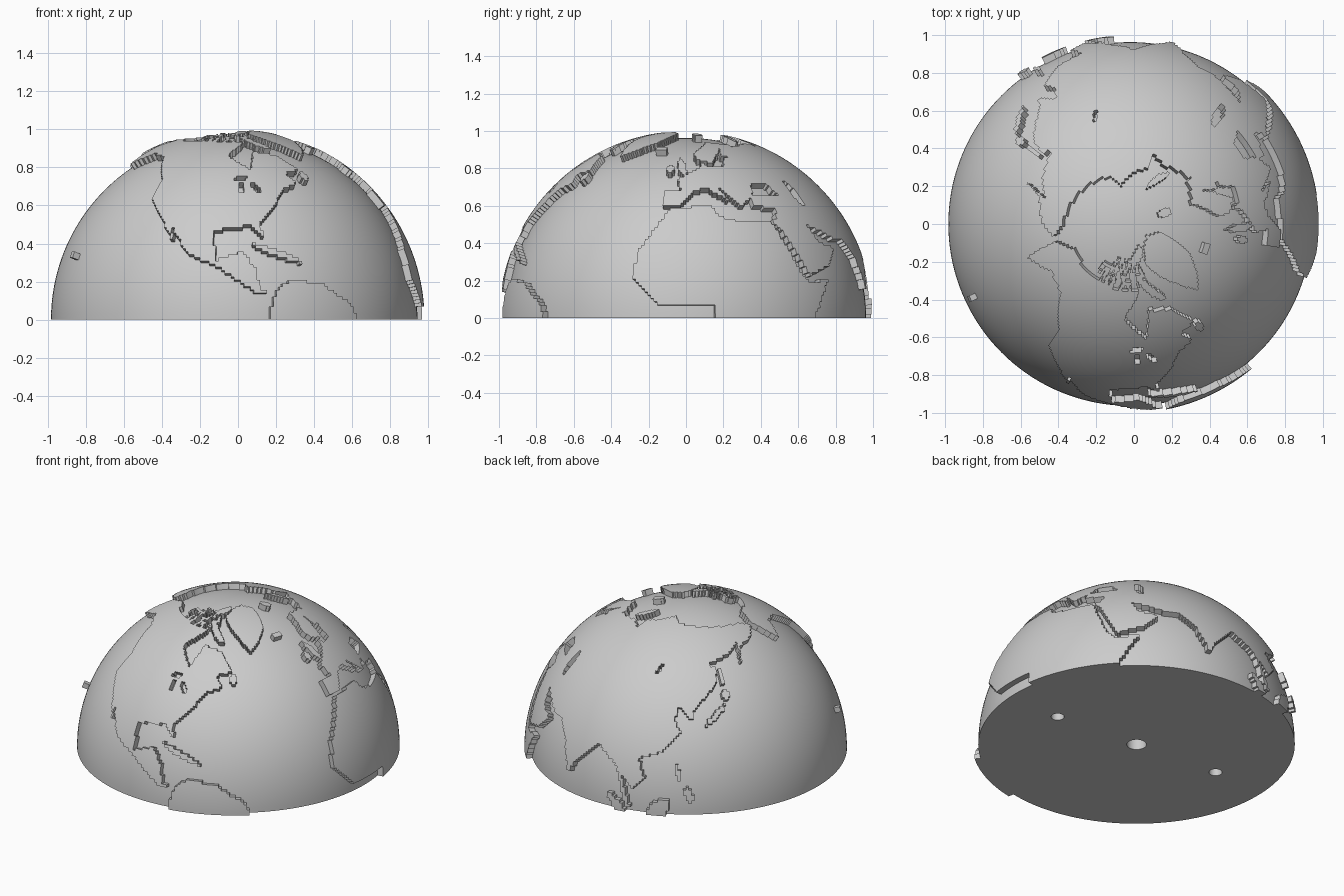
import bpy
import bmesh
from math import sin, cos, radians
from mathutils import Vector, noise

if "Cube" in bpy.data.objects:
    bpy.data.objects.remove(bpy.data.objects["Cube"], do_unlink=True)

SEA_RADIUS = 0.963
LAND_RADIUS = 1.0
CENTRE = Vector((-0.02, 0, 0))

grey = bpy.data.materials.new("plain grey")
grey.use_nodes = True
grey.diffuse_color = (0.6, 0.6, 0.6, 1)
grey.node_tree.nodes["Principled BSDF"].inputs["Base Color"].default_value = grey.diffuse_color

# Each one degree cell of land is stored with the name of the land mass that owns it
owner = {}


def inside_outline(lon, lat, points):
    inside = False
    for (ax, ay), (bx, by) in zip(points, points[1:] + points[:1]):
        if (ay > lat) != (by > lat) and lon < ax + (lat - ay) * (bx - ax) / (by - ay):
            inside = not inside
    return inside


def land(name, *points):
    """Claim the cells inside a coast outline given as longitude and latitude."""
    lons, lats = zip(*points)
    for i in range(min(lons), max(lons) + 1):
        for j in range(max(0, min(lats)), max(lats) + 1):
            if inside_outline(i + 0.5, j + 0.5, points):
                owner.setdefault((i % 360, j), name)


def oval(lon, lat, length, width, tilt=0):
    """List the cells inside a tilted ellipse on the map."""
    cells = []
    a = radians(tilt)
    reach = int(length) + 1
    for i in range(int(lon) - reach, int(lon) + reach):
        for j in range(max(0, int(lat) - reach), int(lat) + reach):
            dx, dy = i + 0.5 - lon, j + 0.5 - lat
            along = (dx * cos(a) + dy * sin(a)) / length
            across = (dy * cos(a) - dx * sin(a)) / width
            if along ** 2 + across ** 2 < 1:
                cells.append((i % 360, j))
    return cells


def island(name, *shape):
    for cell in oval(*shape):
        owner.setdefault(cell, name)


def lake(*shape):
    for cell in oval(*shape):
        owner.pop(cell, None)


# Continents
land("north_america",
     (-77, 8), (-83, 8), (-95, 16), (-106, 21), (-113, 31), (-110, 23), (-117, 33), (-124, 40),
     (-124, 48), (-135, 59), (-149, 61), (-162, 55), (-167, 66), (-156, 71), (-128, 70),
     (-82, 69), (-94, 60), (-82, 52), (-78, 62), (-65, 60), (-56, 52), (-66, 50), (-61, 46),
     (-70, 43), (-76, 35), (-81, 31), (-80, 25), (-84, 30), (-97, 28), (-96, 18), (-87, 21),
     (-83, 15), (-82, 9))
land("south_america", (-80, -2), (-77, 9), (-72, 12), (-62, 11), (-51, 4), (-49, -2))
land("africa",
     (9, -2), (9, 4), (-8, 4), (-17, 13), (-16, 21), (-10, 30), (-6, 36), (10, 37), (12, 33),
     (20, 31), (32, 31), (39, 15), (43, 11), (51, 12), (42, -2))
land("near_east",
     (27, 37), (27, 41), (41, 41), (38, 46), (61, 48), (61, 25), (56, 27), (48, 30), (51, 24),
     (59, 22), (52, 16), (43, 13), (35, 29), (32, 31), (35, 32), (36, 36))
land("europe",
     (-9, 37), (-9, 43), (-2, 43), (-4, 48), (8, 54), (9, 57), (11, 54), (20, 54), (23, 59),
     (30, 60), (22, 60), (25, 65), (14, 56), (6, 58), (5, 62), (18, 70), (41, 67), (34, 66),
     (61, 69), (61, 47), (30, 46), (28, 41), (22, 37), (13, 46), (17, 39), (9, 44), (3, 43),
     (-2, 37))
land("asia",
     (60, 25), (67, 25), (72, 20), (77, 8), (80, 14), (89, 22), (98, 16), (102, 2), (104, 2),
     (100, 13), (105, 9), (109, 13), (106, 20), (115, 23), (122, 30), (119, 35), (121, 40),
     (126, 34), (128, 39), (140, 48), (141, 54), (136, 55), (155, 59), (163, 62), (156, 51),
     (163, 60), (179, 62), (190, 66), (180, 69), (140, 72), (113, 74), (104, 78), (81, 73),
     (72, 72), (72, 67), (60, 69))
land("greenland", (-44, 60), (-53, 67), (-70, 77), (-60, 82), (-35, 84), (-15, 81), (-25, 70))

# Islands: longitude, latitude, half length, half width, tilt
island("ellesmere_island", -77, 80, 13, 2, 8)
island("baffin_island", -74, 69, 11, 2, -28)
island("newfoundland", -56, 49, 2, 2)
island("antilles", -76, 20.5, 9, 0.9, -20)
island("hawaii", -155, 20, 1, 0.7)
island("iceland", -18, 65, 5, 1)
island("great_britain", -2, 54, 5, 2, 110)
island("ireland", -8, 53, 2, 2)
island("svalbard", 18, 79, 7, 2)
island("novaya_zemlya", 59, 74, 8, 2, 24)
island("honshu", 137, 36, 6, 1, 35)
island("hokkaido", 143, 43, 2, 2)
island("sakhalin", 143, 50, 4, 1, 90)
island("luzon", 121, 16, 3, 1, 110)
island("mindanao", 125, 8, 3, 1.5, 110)
island("borneo", 114, 2, 5, 3, 45)
island("sumatra", 99, 2, 6, 1.5, -45)

# Broken up islands of the far north follow a noise rule
for i, j in oval(-100, 74, 26, 5):
    if noise.noise(Vector((i / 5, j / 2, 0))) > 0:
        owner.setdefault((i, j), "arctic_islands")

# Lakes and inland seas, in the same form as the islands
lake(-87, 48, 3, 1, 10)
lake(-87, 44, 2, 1, 90)
lake(-81, 44, 3, 1, -45)
lake(51, 42, 5, 2, 105)
lake(108, 53, 3, 0.8, 50)


def on_globe(lon, lat, radius):
    a, b = radians(lon), radians(lat)
    return CENTRE + radius * Vector((cos(a) * cos(b), sin(a) * cos(b), sin(b)))


def finish(name, bm):
    mesh = bpy.data.meshes.new(name)
    bm.to_mesh(mesh)
    bm.free()
    mesh.materials.append(grey)
    obj = bpy.data.objects.new(name, mesh)
    bpy.context.collection.objects.link(obj)
    return obj


def smooth(obj):
    bpy.ops.object.select_all(action="DESELECT")
    obj.select_set(True)
    bpy.context.view_layer.objects.active = obj
    bpy.ops.object.shade_smooth_by_angle(angle=radians(30))


# Raised land: a top face per cell, and a wall wherever the cell meets water
for name in sorted(set(owner.values())):
    bm = bmesh.new()
    for i, j in [cell for cell in owner if owner[cell] == name]:
        corners = [(i, j), (i + 1, j), (i + 1, j + 1), (i, j + 1)]
        beside = [(i, j - 1), ((i + 1) % 360, j), (i, j + 1), ((i - 1) % 360, j)]
        bm.faces.new([bm.verts.new(on_globe(*c, LAND_RADIUS)) for c in corners])
        for a, b, cell in zip(corners, corners[1:] + corners[:1], beside):
            if cell not in owner:
                low, high = SEA_RADIUS - 0.002, LAND_RADIUS
                wall = [on_globe(*a, low), on_globe(*b, low), on_globe(*b, high), on_globe(*a, high)]
                bm.faces.new([bm.verts.new(p) for p in wall])
    bmesh.ops.remove_doubles(bm, verts=bm.verts, dist=0.0001)
    smooth(finish(name, bm))

# Ocean: a solid half globe
bm = bmesh.new()
bmesh.ops.create_uvsphere(bm, u_segments=144, v_segments=96, radius=SEA_RADIUS)
bmesh.ops.bisect_plane(bm, geom=bm.verts[:] + bm.edges[:] + bm.faces[:], dist=0.0001,
                       plane_co=(0, 0, 0), plane_no=(0, 0, 1), clear_inner=True)
bmesh.ops.holes_fill(bm, edges=[e for e in bm.edges if e.is_boundary])
bmesh.ops.recalc_face_normals(bm, faces=bm.faces)
bmesh.ops.translate(bm, verts=bm.verts, vec=CENTRE)
ocean = finish("ocean", bm)

# Peg holes bored into the flat base
bpy.context.view_layer.objects.active = ocean
for x, y, radius in [(0, 0, 0.06), (0.585, -0.05, 0.04), (-0.585, 0.05, 0.04)]:
    bm = bmesh.new()
    bmesh.ops.create_cone(bm, cap_ends=True, segments=32, radius1=radius, radius2=radius, depth=0.3)
    bmesh.ops.translate(bm, verts=bm.verts, vec=CENTRE + Vector((x, y, 0)))
    cutter = finish("hole_cutter", bm)
    cutter.hide_render = True
    cut = ocean.modifiers.new("hole", "BOOLEAN")
    cut.operation, cut.object = "DIFFERENCE", cutter
    bpy.ops.object.modifier_apply(modifier=cut.name)
    bpy.data.objects.remove(cutter, do_unlink=True)
smooth(ocean)
